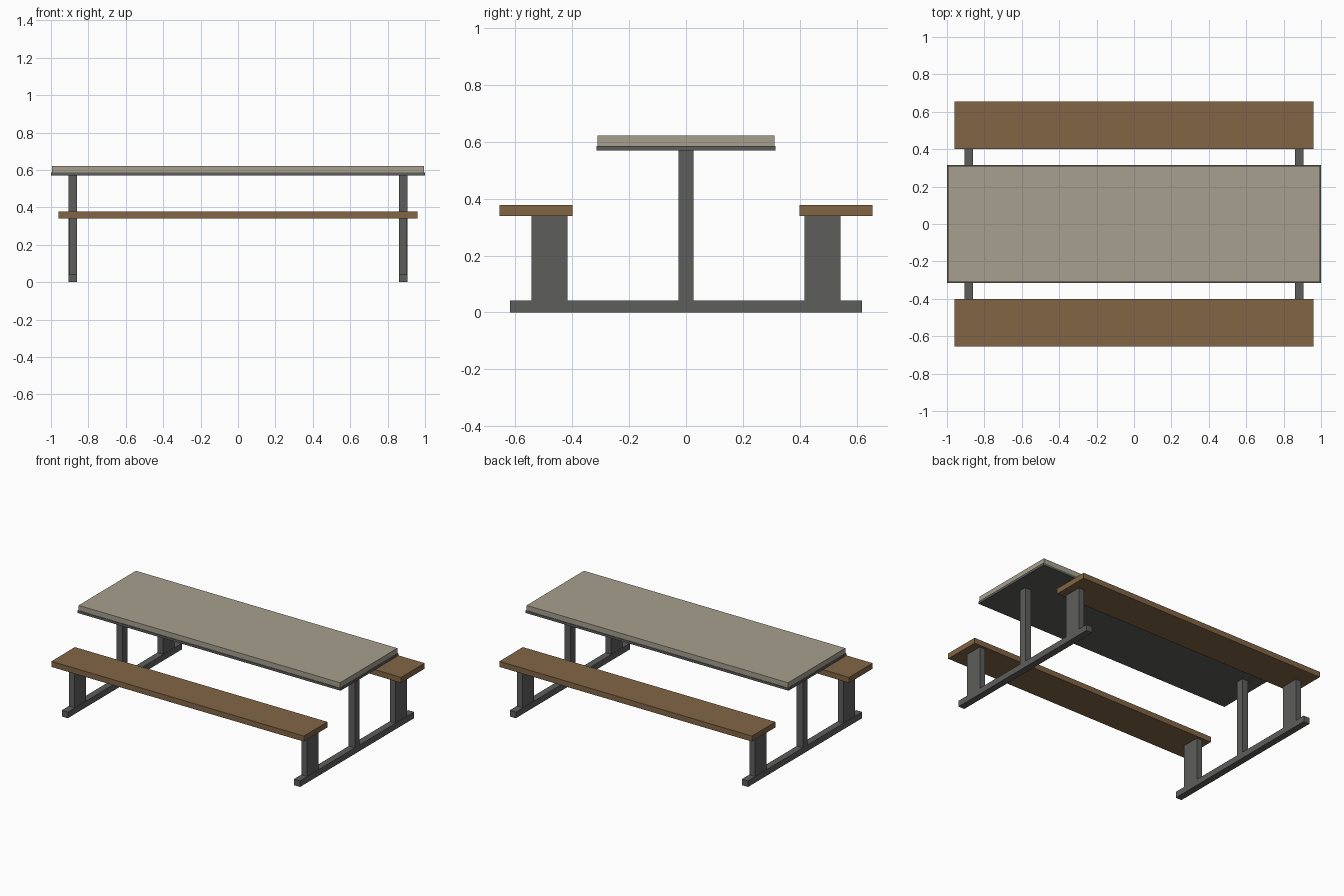
import bpy

cube = bpy.data.objects.get("Cube")
if cube:
    bpy.data.objects.remove(cube, do_unlink=True)


def material(name, rgb):
    m = bpy.data.materials.new(name)
    m.use_nodes = True
    m.diffuse_color = (*rgb, 1)
    m.node_tree.nodes["Principled BSDF"].inputs["Base Color"].default_value = (*rgb, 1)
    return m


stone = material("pale_stone", (0.38, 0.35, 0.27))
wood = material("brown_wood", (0.223, 0.13, 0.061))
steel = material("grey_steel", (0.109, 0.114, 0.107))


def box(name, x, y, z, mat):
    """Box from (min, max) pairs on each axis."""
    spans = (x, y, z)
    bpy.ops.mesh.primitive_cube_add(size=1, location=[(a + b) / 2 for a, b in spans])
    ob = bpy.context.object
    ob.name = name
    ob.scale = [b - a for a, b in spans]
    bpy.ops.object.transform_apply(location=False, rotation=False, scale=True)
    ob.data.materials.append(mat)
    return ob


def span(centre, half):
    return (centre - half, centre + half)


# Table top slab on its thin steel tray
box("table_top", span(0, 0.994), span(0, 0.311), (0.585, 0.622), stone)
box("table_tray", span(0, 1), span(0, 0.315), (0.57, 0.586), steel)

# Benches
for side, s in (("front", -1), ("back", 1)):
    box(side + "_bench", span(0, 0.96), span(s * 0.528, 0.128), (0.34, 0.378), wood)

# End frames: floor rail, table post and bench supports
for end, e in (("left", 1), ("right", -1)):
    x = e * 0.883
    box(end + "_floor_rail", span(x, 0.023), span(0, 0.62), (0, 0.042), steel)
    box(end + "_table_post", span(x, 0.023), span(0, 0.026), (0.04, 0.572), steel)
    for side, s in (("front", -1), ("back", 1)):
        box(f"{end}_{side}_bench_support", span(x, 0.021), span(s * 0.48, 0.063),
            (0.04, 0.342), steel)
